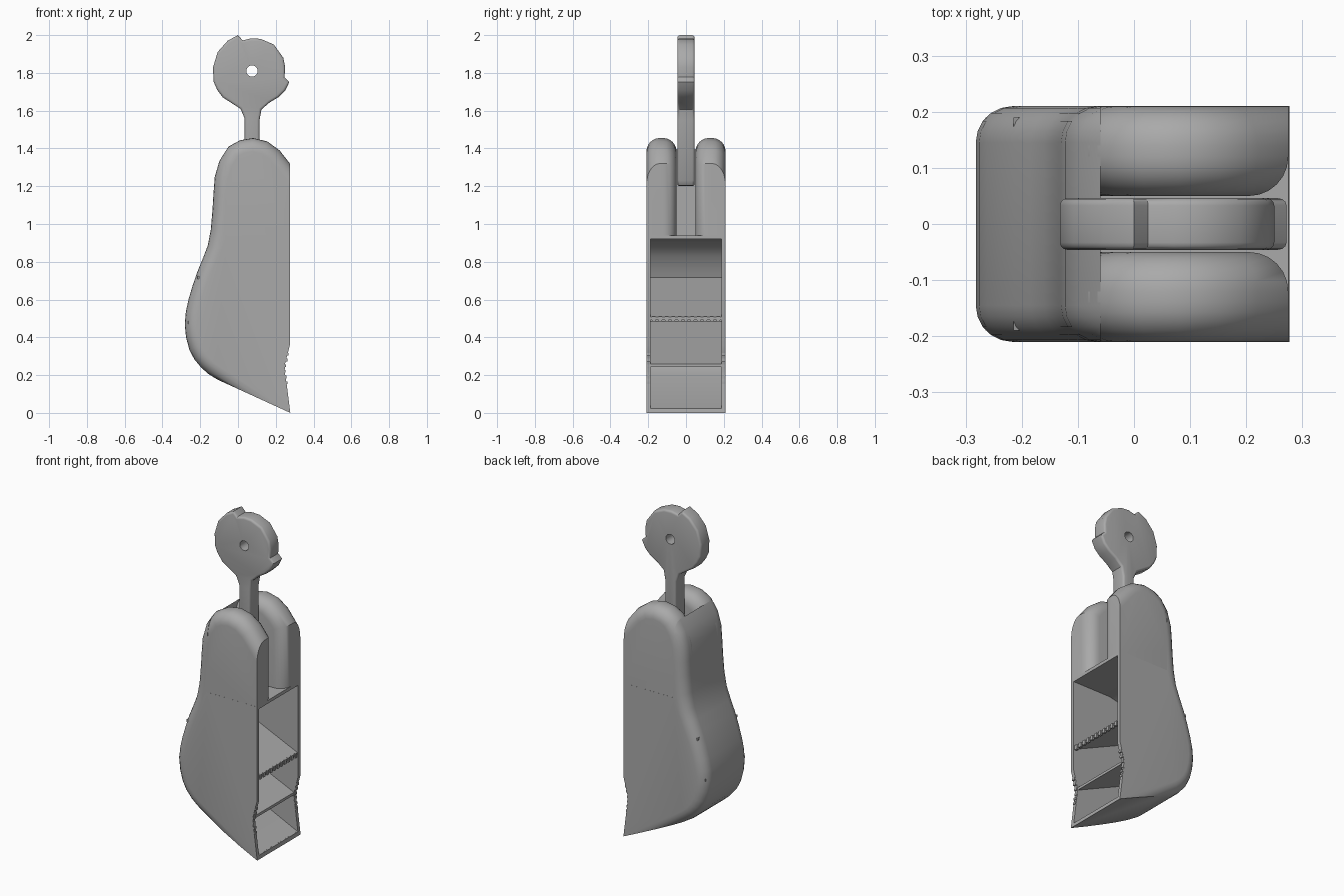
import bpy, bmesh, math
from mathutils import Vector

if "Cube" in bpy.data.objects:
    bpy.data.objects.remove(bpy.data.objects["Cube"])

grey = bpy.data.materials.new("plain grey")
grey.diffuse_color = (0.4, 0.4, 0.4, 1)
grey.use_nodes = True
grey.node_tree.nodes["Principled BSDF"].inputs["Base Color"].default_value = grey.diffuse_color


def finish(name, bm):
    bmesh.ops.recalc_face_normals(bm, faces=bm.faces[:])
    me = bpy.data.meshes.new(name)
    bm.to_mesh(me)
    bm.free()
    me.materials.append(grey)
    ob = bpy.data.objects.new(name, me)
    bpy.context.collection.objects.link(ob)
    return ob


def prism(name, pts, y0, y1, rule=None, radius=0.0, segs=5):
    """Extrude an x-z profile along y; round the edges whose midpoint and direction pass the rule."""
    bm = bmesh.new()
    a = [bm.verts.new((x, y0, z)) for x, z in pts]
    b = [bm.verts.new((x, y1, z)) for x, z in pts]
    n = len(pts)
    bm.faces.new(a)
    bm.faces.new(b[::-1])
    for i in range(n):
        j = (i + 1) % n
        bm.faces.new((a[i], b[i], b[j], a[j]))
    bmesh.ops.recalc_face_normals(bm, faces=bm.faces[:])
    if rule:
        edges = []
        for e in bm.edges:
            p, q = e.verts[0].co, e.verts[1].co
            if abs(p.y - q.y) < 1e-6 and rule((p + q) / 2):
                edges.append(e)
        bmesh.ops.bevel(bm, geom=edges, offset=radius, segments=segs, profile=0.5,
                        affect='EDGES', clamp_overlap=False)
    return finish(name, bm)


def activate(ob):
    bpy.ops.object.select_all(action='DESELECT')
    ob.select_set(True)
    bpy.context.view_layer.objects.active = ob


def cut(ob, cutter):
    m = ob.modifiers.new("cut", 'BOOLEAN')
    m.operation = 'DIFFERENCE'
    m.solver = 'EXACT'
    m.object = cutter
    activate(ob)
    bpy.ops.object.modifier_apply(modifier=m.name)
    bpy.data.objects.remove(cutter)


def smooth(ob):
    activate(ob)
    bpy.ops.object.shade_smooth_by_angle(angle=math.radians(32))


# Shared side outline of the housing
back = [(-0.11, 0.177), (-0.155, 0.205), (-0.195, 0.24), (-0.232, 0.285), (-0.258, 0.336),
        (-0.275, 0.4), (-0.282, 0.468), (-0.276, 0.535), (-0.262, 0.6), (-0.24, 0.675),
        (-0.214, 0.75), (-0.185, 0.82), (-0.16, 0.886)]
upper = [(-0.144, 0.97), (-0.135, 1.075), (-0.13, 1.16), (-0.123, 1.25), (-0.098, 1.335),
         (-0.05, 1.41), (0.01, 1.443), (0.08, 1.455), (0.155, 1.437), (0.22, 1.39), (0.275, 1.32)]
notch = [(0.275, 0.36), (0.262, 0.31), (0.249, 0.26), (0.247, 0.22), (0.258, 0.15), (0.268, 0.07)]

# Housing shell: open in front, closed by a back wall
housing = prism("housing", [(0.277, 0.0)] + back + upper + notch, -0.21, 0.21,
                lambda c: c.x < 0.27 and (c.x < -0.12 or c.z > 1), 0.065)
cut(housing, prism("upper_cutter", [(-0.06, 0.94), (0.6, 0.94), (0.6, 1.8), (-0.06, 1.8)], -0.4, 0.4))
cavity = [(0.6, 0.92), (0.02, 0.92), (-0.05, 0.905), (-0.1, 0.875), (-0.14, 0.83), (-0.185, 0.75),
          (-0.232, 0.61), (-0.255, 0.47), (-0.235, 0.36), (-0.18, 0.27), (-0.1, 0.2),
          (0.277, 0.022), (0.6, -0.13)]
cut(housing, prism("cavity_cutter", cavity, -0.188, 0.188))
smooth(housing)

# Two rounded cheeks either side of the lever slot
for s, side in ((1, "left"), (-1, "right")):
    def rounded(c, s=s):
        inner = abs(c.y) < 0.1
        return c.z > 0.93 and (inner or c.x < 0.27)
    cheek = prism(side + "_cheek", [(0.275, 0.925), (-0.15, 0.925)] + upper,
                  s * 0.05, s * 0.2095, rounded, 0.07, 6)
    smooth(cheek)

# Sloping inner shelves, parallel to the base
for name, x0, z0, x1 in (("upper_shelf", 0.27, 0.5, -0.215), ("lower_shelf", 0.247, 0.25, -0.265)):
    z1 = z0 + (x0 - x1) * 0.45
    prism(name, [(x0, z0 - 0.008), (x0, z0 + 0.008), (x1, z1 + 0.008), (x1, z1 - 0.008)], -0.19, 0.19)


# Fine teeth along the upper shelf, the base lip and the notched wall edges
def teeth(name, spots, size):
    bm = bmesh.new()
    for p in spots:
        r = bmesh.ops.create_cube(bm, size=1)
        for v in r["verts"]:
            v.co = Vector((v.co.x * size[0], v.co.y * size[1], v.co.z * size[2])) + Vector(p)
    return finish(name, bm)


rows = [-0.17 + i * 0.034 for i in range(11)]
teeth("shelf_teeth", [(0.268, y, 0.497) for y in rows], (0.014, 0.018, 0.028))
teeth("base_teeth", [(0.262, y, 0.019) for y in rows], (0.016, 0.018, 0.014))
steps = [(0.256, 0.16), (0.252, 0.19), (0.247, 0.22), (0.248, 0.25), (0.256, 0.28), (0.263, 0.31)]
teeth("wall_teeth", [(x, s * 0.199, z) for x, z in steps for s in (1, -1)], (0.01, 0.021, 0.014))

# Lever: round cam head with two catches, neck running down into the slot
lever_outline = [(0.0, 2.0), (0.025, 1.972), (0.07, 1.983), (0.12, 1.98), (0.19, 1.95), (0.24, 1.88),
                 (0.25, 1.83), (0.246, 1.778), (0.272, 1.752), (0.25, 1.707), (0.215, 1.672),
                 (0.167, 1.643), (0.124, 1.606), (0.114, 1.55), (0.114, 1.23), (0.098, 1.205),
                 (0.075, 1.2), (0.05, 1.205), (0.035, 1.23), (0.035, 1.56), (0.013, 1.61),
                 (-0.08, 1.67), (-0.11, 1.71), (-0.13, 1.755), (-0.132, 1.83), (-0.108, 1.91),
                 (-0.055, 1.97)]
lever = prism("lever", lever_outline, -0.046, 0.046, lambda c: True, 0.013, 3)
hole = [(0.074 + 0.03 * math.cos(t * math.tau / 16), 1.81 + 0.03 * math.sin(t * math.tau / 16))
        for t in range(16)]
cut(lever, prism("hole_cutter", hole, -0.2, 0.2))
smooth(lever)
